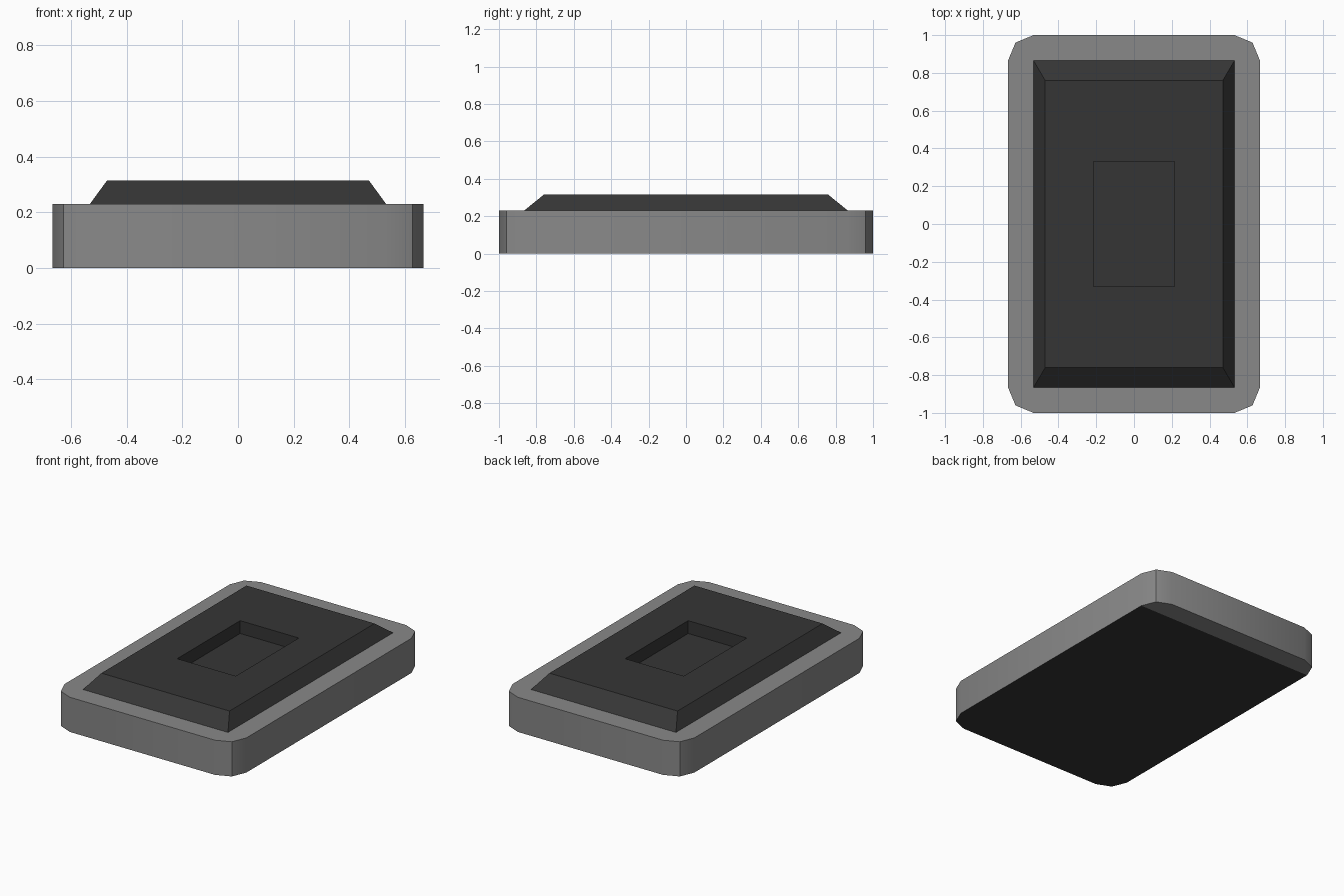
import bpy, bmesh, math

if "Cube" in bpy.data.objects:
    bpy.data.objects.remove(bpy.data.objects["Cube"])

HALF_X, HALF_Y, RADIUS = 0.667, 1.0, 0.135
BODY_TOP, PAD_TOP = 0.23, 0.315
IN_X, IN_Y = HALF_X - RADIUS, HALF_Y - RADIUS
SIGNS = [(1, 1), (-1, 1), (-1, -1), (1, -1)]


def material(name, value):
    m = bpy.data.materials.new(name)
    m.diffuse_color = (value, value, value, 1)
    m.use_nodes = True
    m.node_tree.nodes["Principled BSDF"].inputs["Base Color"].default_value = m.diffuse_color
    return m


grey = material("mid grey", 0.25)
dark = material("charcoal", 0.036)


def finish(bm, name, mats):
    me = bpy.data.meshes.new(name)
    bm.to_mesh(me)
    bm.free()
    ob = bpy.data.objects.new(name, me)
    bpy.context.collection.objects.link(ob)
    for m in mats:
        me.materials.append(m)
    return ob


def rect(bm, hx, hy, z):
    return [bm.verts.new((sx * hx, sy * hy, z)) for sx, sy in SIGNS]


def bridge(bm, a, b):
    n = len(a)
    for i in range(n):
        j = (i + 1) % n
        bm.faces.new((a[i], a[j], b[j], b[i]))


# Body: rounded slab, two segments per corner
bm = bmesh.new()
rings = []
for z in (0, BODY_TOP):
    ring = []
    for c, (sx, sy) in enumerate(SIGNS):
        for k in range(3):
            a = math.radians(90 * c + 45 * k)
            ring.append(bm.verts.new((sx * IN_X + RADIUS * math.cos(a),
                                      sy * IN_Y + RADIUS * math.sin(a), z)))
    rings.append(ring)
low, high = rings
bridge(bm, low, high)

# Top rim: corner fans and side strips around the pad opening
inner = rect(bm, IN_X, IN_Y, BODY_TOP)
for c in range(4):
    n = (c + 1) % 4
    o = high[3 * c:3 * c + 3]
    bm.faces.new((o[0], o[1], o[2], inner[c]))
    bm.faces.new((o[2], high[3 * n], inner[n], inner[c]))

# Underside: charcoal, with a grey strip at the back
bm.faces.new(list(reversed(low[0:6])))
under = bm.faces.new(list(reversed(low[5:12] + low[0:1])))
under.material_index = 1
body = finish(bm, "body", (grey, dark))
bpy.context.view_layer.objects.active = body
body.select_set(True)
bpy.ops.object.shade_smooth_by_angle(angle=math.radians(30))

# Pad: bevelled raised plate with a rectangular recess
bm = bmesh.new()
loops = [rect(bm, *p) for p in ((IN_X, IN_Y, BODY_TOP), (0.47, 0.76, PAD_TOP),
                                (0.215, 0.33, PAD_TOP), (0.215, 0.33, BODY_TOP))]
for a, b in zip(loops, loops[1:]):
    bridge(bm, a, b)
bm.faces.new(loops[-1])
finish(bm, "raised_pad", (dark,))
